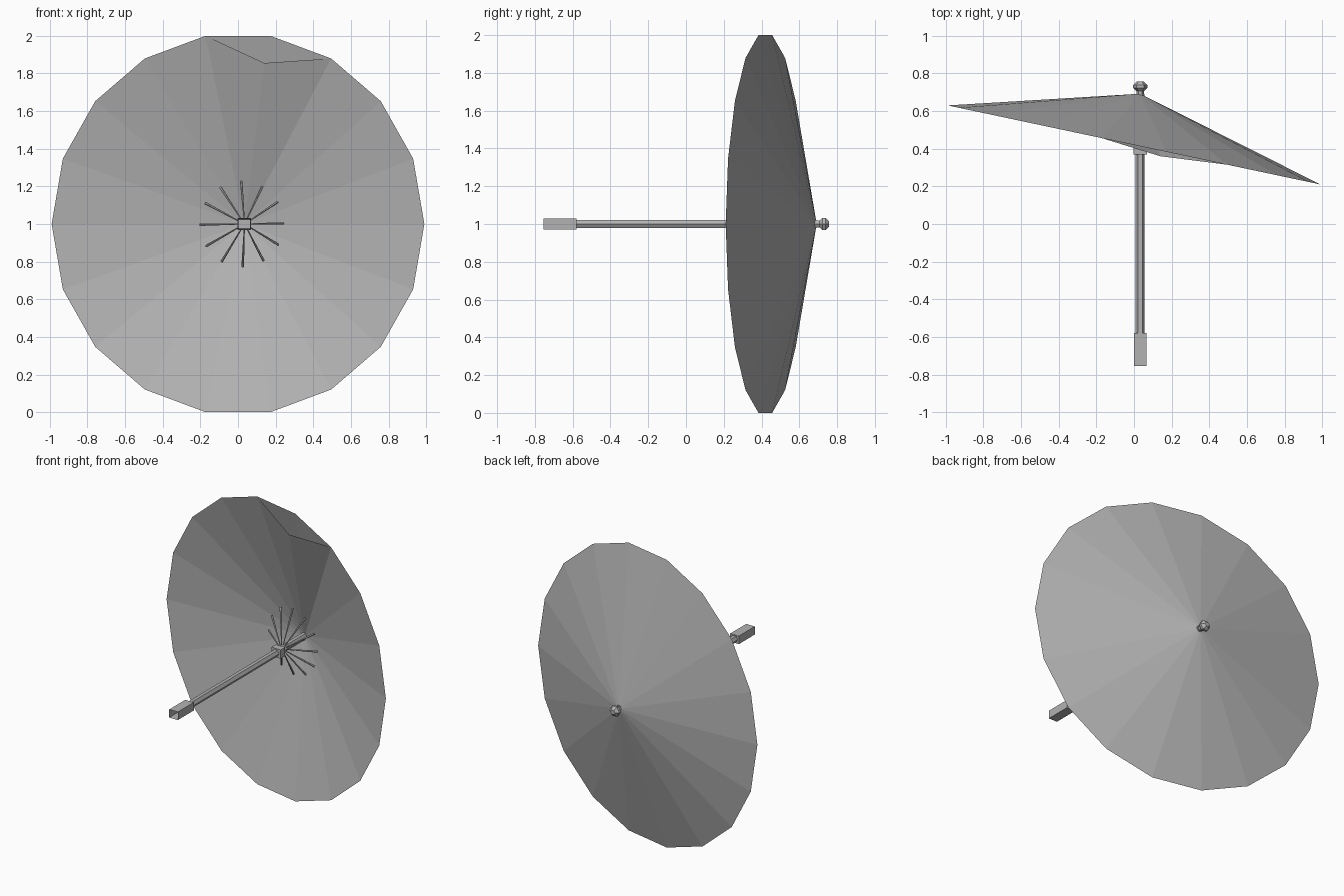
import bpy, bmesh, math
from mathutils import Vector

if "Cube" in bpy.data.objects:
    bpy.data.objects.remove(bpy.data.objects["Cube"])

AX, AZ = 0.033, 1.0          # pole axis position in x and z
SIDES, RX, RZ = 18, 0.99, 1.015
SLOPE = -0.212               # tilt of the canopy rim

# One mid-dark grey for every part
grey = bpy.data.materials.new("dark_grey")
grey.diffuse_color = (0.45, 0.45, 0.45, 1)
grey.use_nodes = True
grey.node_tree.nodes["Principled BSDF"].inputs["Base Color"].default_value = grey.diffuse_color


def add(name, me):
    me.materials.append(grey)
    ob = bpy.data.objects.new(name, me)
    bpy.context.collection.objects.link(ob)
    return ob


def make(name, verts, faces):
    me = bpy.data.meshes.new(name)
    me.from_pydata([tuple(v) for v in verts], [], faces)
    return add(name, me)


def cone(name, apex, moved=None, flip=False):
    rim = []
    for i in range(SIDES):
        a = 2 * math.pi * i / SIDES
        x = RX * math.cos(a)
        rim.append(Vector((x, 0.42 + SLOPE * x, AZ + RZ * math.sin(a))))
    if moved:
        rim[moved[0]] = Vector(moved[1])
    faces = []
    for i in range(SIDES):
        j = (i + 1) % SIDES
        faces.append((i, j, SIDES) if flip else (j, i, SIDES))
    return make(name, rim + [Vector(apex)], faces)


def tube(name, p, q, r0, r1, n):
    p, q = Vector(p), Vector(q)
    rot = (q - p).to_track_quat('Z', 'Y')
    verts = []
    for c, r in ((p, r0), (q, r1)):
        for i in range(n):
            a = 2 * math.pi * i / n
            verts.append(c + rot @ Vector((r * math.cos(a), r * math.sin(a), 0)))
    faces = [(i, (i + 1) % n, n + (i + 1) % n, n + i) for i in range(n)]
    faces += [tuple(reversed(range(n))), tuple(range(n, 2 * n))]
    return make(name, verts, faces)


def box(name, half, y0, y1, open_front=False):
    bm = bmesh.new()
    bmesh.ops.create_cube(bm, size=1)
    for v in bm.verts:
        v.co = Vector((AX + v.co.x * 2 * half, y0 + (v.co.y + 0.5) * (y1 - y0),
                       AZ + v.co.z * 1.7 * half))
    if open_front:
        bm.normal_update()
        front = [f for f in bm.faces if f.normal.y < -0.9]
        bmesh.ops.inset_region(bm, faces=front, thickness=0.004, depth=0)
        for v in front[0].verts:
            v.co.y += 0.15
    me = bpy.data.meshes.new(name)
    bm.to_mesh(me)
    bm.free()
    return add(name, me)


# Canopy: outer cone, and a lining with one rim corner hanging loose
cone("canopy_outer", (AX, 0.692, AZ), flip=True)
cone("canopy_lining", (AX, 0.686, AZ), moved=(4, (0.14, 0.36, 1.855)))

# Pole, hollow grip and sliding collar
tube("pole", (AX, -0.6, AZ), (AX, 0.69, AZ), 0.024, 0.024, 6)
box("grip", 0.033, -0.755, -0.58, open_front=True)
box("collar", 0.036, 0.37, 0.42)

# Twelve struts fanning from the collar, tilted with the canopy
for i in range(12):
    a = math.radians(30 * i + 1)
    dx, dz = math.cos(a), math.sin(a)
    x1 = AX - 0.012 + 0.222 * dx
    start = (AX + 0.025 * dx, 0.45, AZ + 0.025 * dz)
    end = (x1, 0.575 + SLOPE * (x1 - AX), AZ + 0.228 * dz)
    tube(f"strut_{i + 1}", start, end, 0.003, 0.007, 6)

# Finial turned from a profile of radius and y
profile = [(0.02, 0.67), (0.02, 0.706), (0.038, 0.722), (0.038, 0.738), (0.017, 0.758)]
n = 6
verts, faces = [], []
for r, y in profile:
    for i in range(n):
        a = 2 * math.pi * i / n
        verts.append((AX + r * math.cos(a), y, AZ + r * math.sin(a)))
for k in range(len(profile) - 1):
    for i in range(n):
        j = (i + 1) % n
        faces.append((k * n + i, (k + 1) * n + i, (k + 1) * n + j, k * n + j))
last = (len(profile) - 1) * n
faces.append(tuple(reversed(range(last, last + n))))
make("finial", verts, faces)
